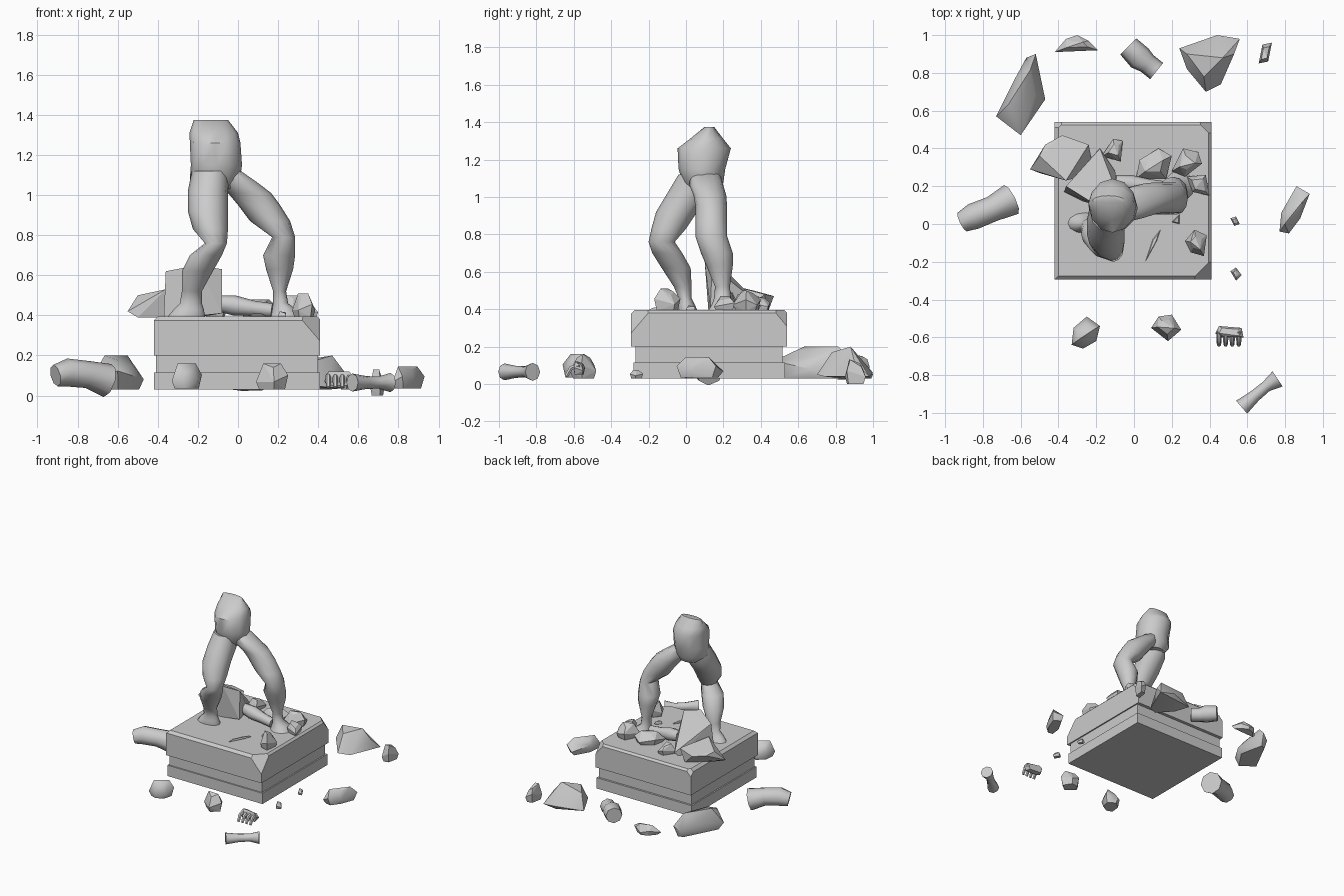
import bpy, bmesh, math
from mathutils import Vector

cube = bpy.data.objects.get("Cube")
if cube:
    bpy.data.objects.remove(cube, do_unlink=True)

stone = bpy.data.materials.new("grey stone")
stone.use_nodes = True
GREY = (0.6, 0.6, 0.6, 1)
stone.diffuse_color = GREY
stone.node_tree.nodes["Principled BSDF"].inputs["Base Color"].default_value = GREY


def finish(name, bm, angle=None):
    """Turn a bmesh into a stone object, optionally smooth shaded."""
    bmesh.ops.recalc_face_normals(bm, faces=bm.faces)
    mesh = bpy.data.meshes.new(name)
    bm.to_mesh(mesh)
    bm.free()
    mesh.materials.append(stone)
    obj = bpy.data.objects.new(name, mesh)
    bpy.context.collection.objects.link(obj)
    if angle:
        bpy.ops.object.select_all(action='DESELECT')
        obj.select_set(True)
        bpy.context.view_layer.objects.active = obj
        bpy.ops.object.shade_smooth_by_angle(angle=math.radians(angle))
    return obj


def skin(name, rings, angle=40):
    """Bridge equal sized rings of points and cap both ends."""
    bm = bmesh.new()
    loops = [[bm.verts.new(p) for p in ring] for ring in rings]
    n = len(loops[0])
    for a, b in zip(loops, loops[1:]):
        for i in range(n):
            j = (i + 1) % n
            bm.faces.new((a[i], a[j], b[j], b[i]))
    bm.faces.new(loops[0])
    bm.faces.new(loops[-1])
    return finish(name, bm, angle)


def limb(name, sections, n=12):
    """Level oval sections given as z, x range, y range."""
    rings = []
    for z, x0, x1, y0, y1 in sections:
        turns = [math.tau * i / n for i in range(n)]
        rings.append([((x0 + x1) / 2 + (x1 - x0) / 2 * math.cos(t),
                       (y0 + y1) / 2 + (y1 - y0) / 2 * math.sin(t), z) for t in turns])
    return skin(name, rings, 50)


def tube(name, path, n=8):
    """Round fragment along a path of x, y, z, radius."""
    pts = [Vector(p[:3]) for p in path]
    rings = []
    for i, p in enumerate(path):
        d = (pts[min(i + 1, len(pts) - 1)] - pts[max(i - 1, 0)]).normalized()
        side = d.cross(Vector((0, 0, 1))).normalized()
        up = side.cross(d)
        turns = [math.tau * k / n for k in range(n)]
        rings.append([pts[i] + p[3] * (side * math.cos(t) + up * math.sin(t)) for t in turns])
    return skin(name, rings, 50)


def hull(name, points, angle=None):
    bm = bmesh.new()
    for p in points:
        bm.verts.new(p)
    out = bmesh.ops.convex_hull(bm, input=bm.verts)
    junk = {g for g in out["geom_interior"] + out["geom_unused"] if isinstance(g, bmesh.types.BMVert)}
    bmesh.ops.delete(bm, geom=list(junk), context='VERTS')
    bmesh.ops.dissolve_limit(bm, angle_limit=0.09, verts=bm.verts, edges=bm.edges)
    return finish(name, bm, angle)


def rock(name, outline, z0, z1, top=0.5, angle=None):
    """Chunk with a wide waist following the outline and narrower top and base."""
    c = sum((Vector(p) for p in outline), Vector((0, 0))) / len(outline)
    pts = []
    for i, p in enumerate(outline):
        p = Vector(p)
        waist = z0 + (z1 - z0) * (0.3 + 0.25 * (i % 2))
        for scale, z in ((0.8, z0), (1, waist), (top, z1 - (z1 - z0) * 0.15 * (i % 3))):
            q = c + (p - c) * scale
            pts.append((q.x, q.y, z))
    return hull(name, pts, angle)


def block(name, x0, x1, y0, y1, z0, z1, cuts=()):
    """Box with broken edges sliced away by planes."""
    bm = bmesh.new()
    bmesh.ops.create_cube(bm, size=1)
    for v in bm.verts:
        v.co = ((x0 + x1) / 2 + v.co.x * (x1 - x0), (y0 + y1) / 2 + v.co.y * (y1 - y0),
                (z0 + z1) / 2 + v.co.z * (z1 - z0))
    for point, normal in cuts:
        geom = bm.verts[:] + bm.edges[:] + bm.faces[:]
        bmesh.ops.bisect_plane(bm, geom=geom, plane_co=point, plane_no=normal, clear_outer=True)
        bmesh.ops.holes_fill(bm, edges=[e for e in bm.edges if e.is_boundary])
    return finish(name, bm)


# Pedestal in three courses, the top slab chipped
block("pedestal_base", -.42, .41, -.28, .53, .03, .115)
block("pedestal_band", -.41, .4, -.27, .515, .11, .205)
block("pedestal_slab", -.42, .41, -.295, .54, .2, .395, [
    ((0, -.285, .385), (0, -1, 1)),
    ((-.41, 0, .385), (-1, 0, 1)),
    ((.405, 0, .385), (1, 0, 1)),
    ((0, .53, .39), (0, 1, 1)),
    ((.37, -.25, .37), (.7, -.7, .6)),
    ((.38, .51, .38), (.6, .6, .5)),
    ((-.4, .52, .385), (-.6, .6, .6))])

# Broken statue
limb("hips", [
    (1.03, -.19, -.03, .02, .17), (1.08, -.24, .01, -.02, .2), (1.15, -.235, .02, -.04, .21),
    (1.26, -.24, .012, -.045, .24), (1.31, -.242, 0, .02, .2), (1.375, -.22, -.05, .1, .15)])
limb("right_leg", [
    (1.12, -.23, -.04, -.04, .16), (1.02, -.25, -.05, -.1, .14), (.92, -.25, -.05, -.16, .06),
    (.83, -.225, -.05, -.185, 0), (.76, -.165, -.055, -.2, -.06), (.7, -.24, -.08, -.18, -.02),
    (.62, -.28, -.125, -.13, .025), (.52, -.28, -.18, -.065, .03), (.46, -.29, -.18, -.04, .03),
    (.43, -.32, -.17, -.05, .045), (.395, -.35, -.165, -.05, .06)])
limb("left_leg", [
    (1.13, -.13, 0, .02, .18), (1.06, -.1, .1, .02, .2), (1.01, -.05, .165, .04, .215),
    (.95, 0, .21, .05, .22), (.87, .06, .26, .05, .22), (.79, .17, .285, .05, .22),
    (.7, .125, .285, .08, .25), (.63, .14, .275, .11, .25), (.52, .175, .24, .155, .235),
    (.46, .175, .25, .15, .24), (.43, .17, .29, .14, .26), (.395, .16, .32, .12, .28)])

# Rubble on the pedestal
hull("leaning_rock", [
    (-.37, .17, .39), (-.27, .12, .39), (-.36, .2, .62), (-.2, .1, .65), (-.08, .14, .63),
    (-.18, .4, .42), (-.1, .28, .42), (-.08, .13, .41), (-.2, .38, .39)])
hull("overhanging_rock", [
    (-.55, .29, .42), (-.5, .27, .39), (-.47, .42, .48), (-.38, .47, .47), (-.24, .42, .48),
    (-.22, .32, .39), (-.36, .23, .53), (-.5, .36, .5), (-.3, .44, .39), (-.25, .26, .39)])
rock("back_chip", [(-.17, .36), (-.11, .45), (-.06, .44), (-.07, .33)], .39, .47)
rock("middle_rubble", [(.01, .24), (.03, .34), (.13, .4), (.2, .36), (.17, .24)], .39, .48)
rock("corner_rubble", [(.2, .28), (.26, .4), (.34, .38), (.36, .32), (.27, .25)], .39, .5)
rock("toe_rubble", [(.28, .25), (.38, .26), (.4, .15), (.31, .17)], .39, .47, .6)
rock("front_rubble", [(.27, -.09), (.32, -.03), (.385, -.06), (.37, -.17), (.3, -.15)], .39, .51)
tube("fallen_arm", [(-.1, .22, .46, .04), (-.02, .21, .45, .05), (.08, .2, .435, .038),
                    (.17, .19, .425, .035)])
rock("flat_sliver", [(.06, -.2), (.1, -.08), (.14, -.03), (.12, -.09)], .39, .41, .7)
rock("small_sliver", [(.2, .01), (.24, .05), (.24, 0)], .39, .42, .7)

# Fragments scattered on the ground
rock("shoulder_fragment", [(-.73, .57), (-.6, .47), (-.47, .66), (-.52, .9), (-.57, .88), (-.63, .77)],
     .03, .2, .55, 45)
tube("bent_arm_fragment", [(-.91, .01, .1, .055), (-.85, .04, .115, .07), (-.75, .08, .105, .068),
                           (-.65, .13, .075, .085)])
rock("back_shard", [(-.42, .91), (-.36, .98), (-.3, 1), (-.24, .97), (-.19, .92)], .03, .1)
tube("forearm_fragment", [(-.03, .94, .09, .06), (.03, .88, .09, .068), (.07, .85, .08, .055),
                          (.12, .81, .08, .055)])
hull("chest_fragment", [
    (.24, .93, .05), (.44, 1, .06), (.56, .98, .04), (.53, .9, .12), (.46, .74, .04), (.38, .7, .05),
    (.28, .82, .1), (.28, .9, .17), (.47, .88, .2), (.37, .78, .17), (.45, .98, .03), (.3, .84, .03)], 30)
rock("back_chunk", [(.66, .85), (.68, .95), (.73, .96), (.71, .86)], 0, .13, .6)
rock("side_fragment", [(.77, -.04), (.78, .06), (.86, .2), (.93, .16), (.88, .03), (.82, -.05)],
     .035, .145, .6, 40)
rock("head_fragment", [(-.33, -.64), (-.32, -.55), (-.25, -.49), (-.18, -.54), (-.2, -.62), (-.27, -.66)],
     .035, .16, .6, 50)
rock("front_chunk", [(.09, -.55), (.13, -.49), (.2, -.48), (.25, -.56), (.18, -.62)], .03, .16, .55)
tube("club_fragment", [(.57, -.97, .065, .045), (.64, -.91, .065, .032), (.7, -.86, .065, .03),
                       (.76, -.82, .065, .048)])
for i, y in enumerate((-.04, .28)):
    rock(f"pebble_{i + 1}", [(.51, .03 - y), (.54, .05 - y), (.57, .01 - y), (.54, -.02 - y)],
         .03, .075) if i else rock("pebble_1", [(.51, .03), (.54, .04), (.56, 0), (.53, -.01)], .03, .07)

# Broken hand with curled fingers
rock("hand_palm", [(.43, -.58), (.45, -.54), (.57, -.55), (.58, -.6), (.46, -.6)], .05, .12, .7)
for i in range(4):
    x = .45 + i * .035
    tube(f"hand_finger_{i + 1}", [(x, -.57, .1, .014), (x, -.615, .085, .014), (x, -.64, .04, .011)], 6)
